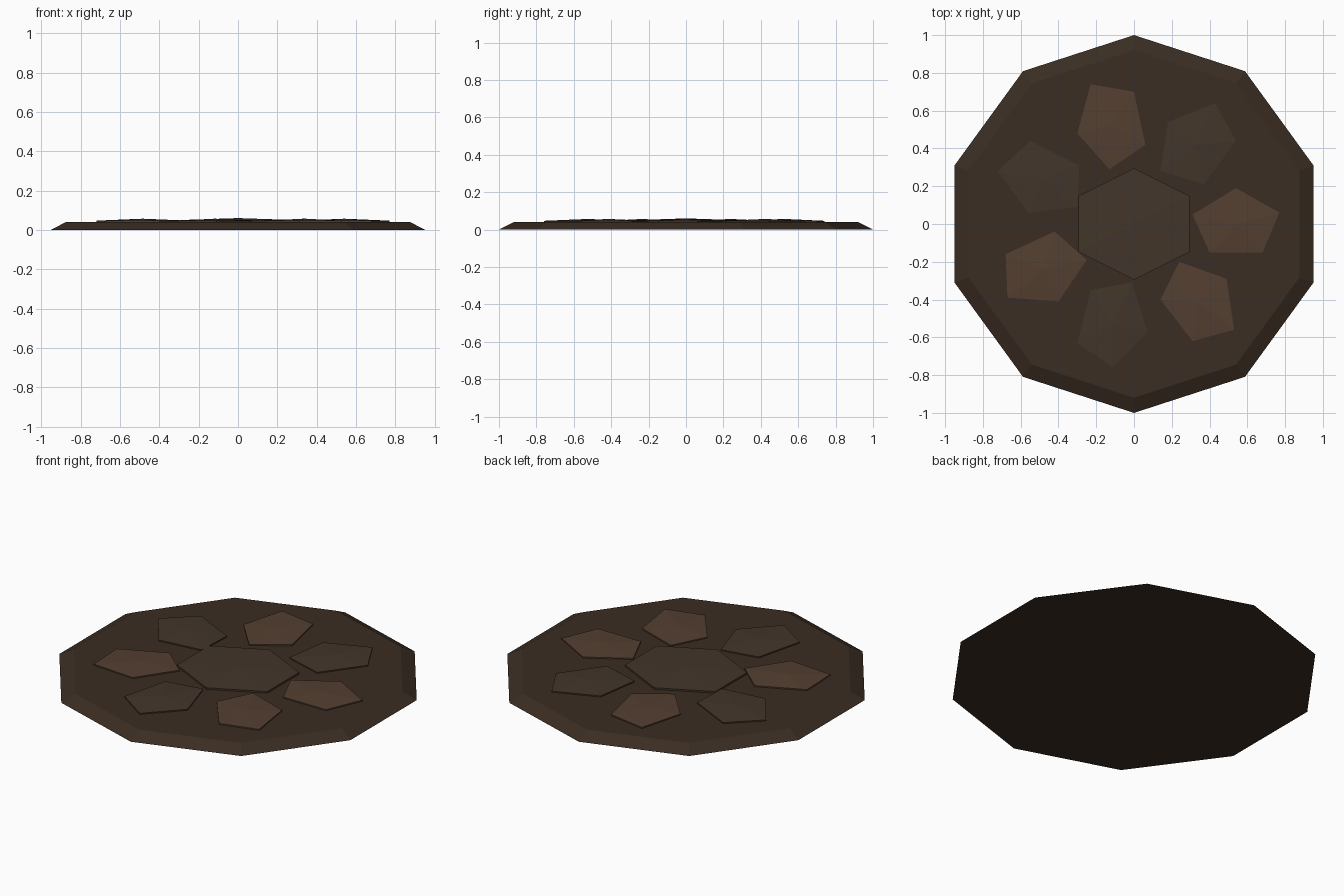
import bpy, bmesh, math

if "Cube" in bpy.data.objects:
    bpy.data.objects.remove(bpy.data.objects["Cube"])

def material(name, rgb):
    m = bpy.data.materials.new(name)
    m.diffuse_color = (*rgb, 1)
    m.use_nodes = True
    m.node_tree.nodes["Principled BSDF"].inputs["Base Color"].default_value = m.diffuse_color
    return m

SOIL = material("soil", (0.042, 0.026, 0.016))
DARK = material("dark_clod", (0.055, 0.036, 0.023))
LIGHT = material("light_clod", (0.088, 0.049, 0.030))

def finish(name, bm, mat):
    bmesh.ops.recalc_face_normals(bm, faces=bm.faces)
    me = bpy.data.meshes.new(name)
    bm.to_mesh(me)
    bm.free()
    me.materials.append(mat)
    bpy.context.collection.objects.link(bpy.data.objects.new(name, me))

def ring(n, r, start=math.pi / 2):
    return [(r * math.cos(start + 2 * math.pi * i / n),
             r * math.sin(start + 2 * math.pi * i / n)) for i in range(n)]

def loop(bm, pts, z):
    return [bm.verts.new((x, y, z)) for x, y in pts]

def bridge(bm, a, b):
    for i in range(len(a)):
        j = (i + 1) % len(a)
        bm.faces.new((a[i], a[j], b[j], b[i]))

# Ten-sided bed with sloped rim
bm = bmesh.new()
low, high = loop(bm, ring(10, 1.0), 0), loop(bm, ring(10, 0.92), 0.04)
bm.faces.new(low)
bm.faces.new(high)
bridge(bm, low, high)
finish("soil_bed", bm, SOIL)

def clod(name, pts, mat, edge, peak):
    """Flat slab with short walls and a slightly raised centre."""
    bm = bmesh.new()
    low, high = loop(bm, pts, 0.038), loop(bm, pts, edge)
    bm.faces.new(low)
    bridge(bm, low, high)
    n = len(pts)
    apex = bm.verts.new((sum(p[0] for p in pts) / n, sum(p[1] for p in pts) / n, peak))
    for i in range(n):
        bm.faces.new((high[i], high[(i + 1) % n], apex))
    finish(name, bm, mat)

# Central six-sided slab
clod("centre_clod", [(x * 1.155, y) for x, y in ring(6, 0.295)], DARK, 0.050, 0.06)

# Ring of irregular five-sided slabs
clods = [
    (LIGHT, [(-.23, .74), (0, .70), (.06, .42), (-.13, .29), (-.30, .48)]),
    (DARK, [(.18, .54), (.43, .64), (.54, .44), (.37, .21), (.14, .28)]),
    (LIGHT, [(.54, .19), (.77, .06), (.68, -.15), (.40, -.15), (.31, .05)]),
    (LIGHT, [(.24, -.20), (.49, -.29), (.53, -.56), (.31, -.62), (.14, -.40)]),
    (DARK, [(-.23, -.35), (-.01, -.31), (.07, -.57), (-.11, -.76), (-.30, -.63)]),
    (LIGHT, [(-.42, -.04), (-.25, -.19), (-.40, -.41), (-.67, -.39), (-.68, -.16)]),
    (DARK, [(-.55, .44), (-.29, .31), (-.30, .09), (-.56, .06), (-.72, .28)]),
]
for i, (mat, pts) in enumerate(clods):
    clod(f"clod_{i + 1}", pts, mat, 0.047, 0.057)
